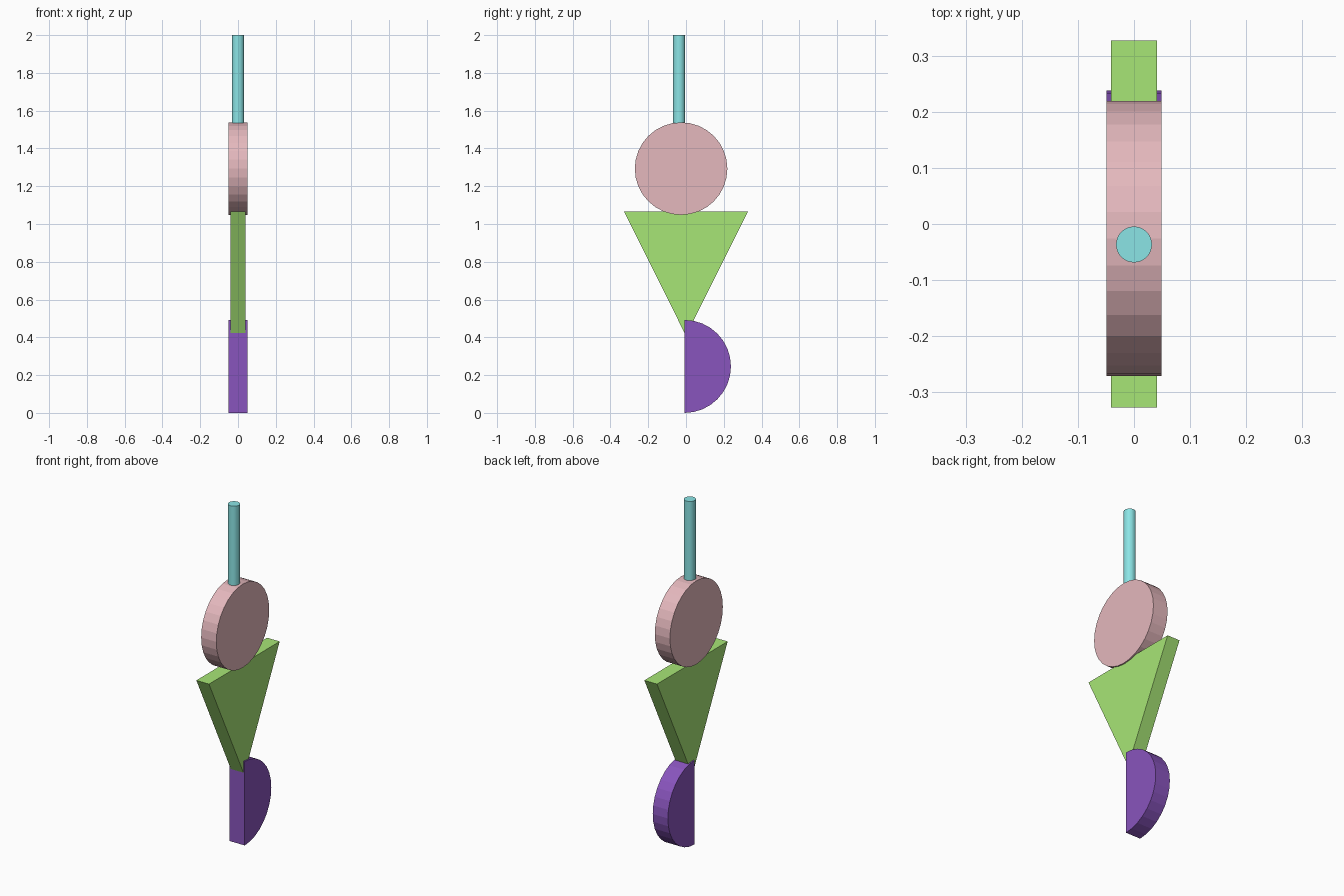
import bpy, bmesh
from math import pi, sin, cos

if "Cube" in bpy.data.objects:
    bpy.data.objects.remove(bpy.data.objects["Cube"])


def material(name, rgb):
    mat = bpy.data.materials.new(name)
    mat.diffuse_color = (*rgb, 1)
    mat.use_nodes = True
    mat.node_tree.nodes["Principled BSDF"].inputs["Base Color"].default_value = mat.diffuse_color
    return mat


def arc(cy, cz, r, start, sweep, steps):
    """Points (y, z) along an arc; the end point is included."""
    return [(cy + r * cos(start + sweep * i / steps),
             cz + r * sin(start + sweep * i / steps)) for i in range(steps + 1)]


def slab(name, profile, half, mat):
    """Extrude a (y, z) profile along x, centred on x = 0."""
    bm = bmesh.new()
    face = bm.faces.new([bm.verts.new((-half, y, z)) for y, z in profile])
    out = bmesh.ops.extrude_face_region(bm, geom=[face])
    verts = [g for g in out["geom"] if isinstance(g, bmesh.types.BMVert)]
    bmesh.ops.translate(bm, verts=verts, vec=(2 * half, 0, 0))
    bmesh.ops.recalc_face_normals(bm, faces=bm.faces)
    mesh = bpy.data.meshes.new(name)
    bm.to_mesh(mesh)
    bm.free()
    mesh.materials.append(mat)
    obj = bpy.data.objects.new(name, mesh)
    bpy.context.collection.objects.link(obj)
    return obj


purple = material("purple", (0.25, 0.09, 0.51))
green = material("green", (0.39, 0.79, 0.18))
pink = material("pink", (0.78, 0.48, 0.51))
teal = material("teal", (0.26, 0.78, 0.79))

# Half disc standing on its rounded side's lowest point
slab("half_disc_base", arc(-0.008, 0.246, 0.246, -pi / 2, pi, 16), 0.049, purple)

# Inverted triangular wedge
slab("triangle_wedge", [(-0.327, 1.065), (0.0, 0.408), (0.327, 1.065)], 0.041, green)

# Full disc resting on the wedge
slab("round_disc", arc(-0.026, 1.293, 0.245, 0, 2 * pi, 32)[:-1], 0.049, pink)

# Thin upright rod
z0, z1 = 1.535, 2.0
bpy.ops.mesh.primitive_cylinder_add(vertices=32, radius=0.032, depth=z1 - z0,
                                    location=(0, -0.0365, (z0 + z1) / 2))
rod = bpy.context.object
rod.name = "top_rod"
rod.data.materials.append(teal)
